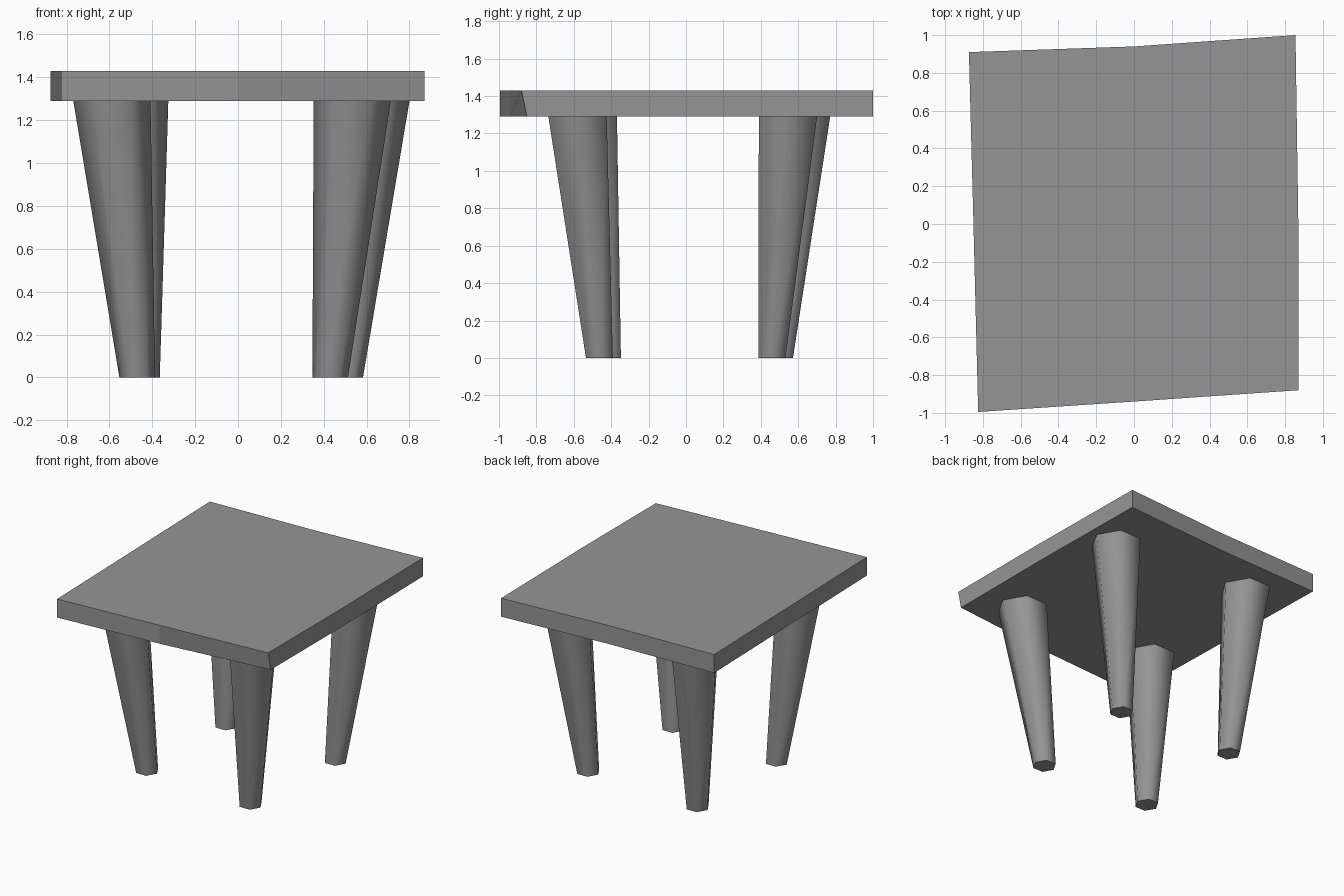
import bpy
import bmesh
import math

cube = bpy.data.objects.get("Cube")
if cube:
    bpy.data.objects.remove(cube, do_unlink=True)

grey = bpy.data.materials.new("plain grey")
grey.use_nodes = True
COLOUR = (0.3, 0.3, 0.3, 1)
grey.diffuse_color = COLOUR
grey.node_tree.nodes["Principled BSDF"].inputs["Base Color"].default_value = COLOUR

SLAB_BOTTOM, SLAB_TOP = 1.29, 1.43


def loft(name, lower, upper, smooth):
    """Solid between two matching rings of points."""
    bm = bmesh.new()
    low = [bm.verts.new(p) for p in lower]
    high = [bm.verts.new(p) for p in upper]
    bm.faces.new(low[::-1])
    bm.faces.new(high)
    n = len(low)
    for i in range(n):
        j = (i + 1) % n
        side = bm.faces.new((low[i], low[j], high[j], high[i]))
        side.smooth = smooth
    bmesh.ops.recalc_face_normals(bm, faces=bm.faces)
    mesh = bpy.data.meshes.new(name)
    bm.to_mesh(mesh)
    bm.free()
    mesh.materials.append(grey)
    obj = bpy.data.objects.new(name, mesh)
    bpy.context.collection.objects.link(obj)
    return obj


def hexagon(centre, radius, z):
    return [(centre[0] + radius * math.cos(math.tau * i / 6),
             centre[1] + radius * math.sin(math.tau * i / 6), z) for i in range(6)]


# Uneven table top; one front corner is undercut
outline = [(-0.825, -0.995), (0, -0.94), (0.87, -0.88), (0.87, 0),
           (0.855, 1.0), (0, 0.94), (-0.874, 0.91), (-0.85, 0)]
underside = list(outline)
underside[2] = (0.87, -0.85)
loft("table_top",
     [(x, y, SLAB_BOTTOM) for x, y in underside],
     [(x, y, SLAB_TOP) for x, y in outline], False)

# Splayed, tapered six-sided legs: foot centre, upper centre
legs = {
    "front_right_leg": ((-0.47, -0.42), (-0.588, -0.525)),
    "front_left_leg": ((0.43, -0.463), (0.533, -0.58)),
    "back_left_leg": ((0.5, 0.46), (0.62, 0.545)),
    "back_right_leg": ((-0.448, 0.5), (-0.505, 0.615)),
}
for name, (foot, head) in legs.items():
    loft(name, hexagon(foot, 0.083, 0), hexagon(head, 0.18, SLAB_BOTTOM), True)
